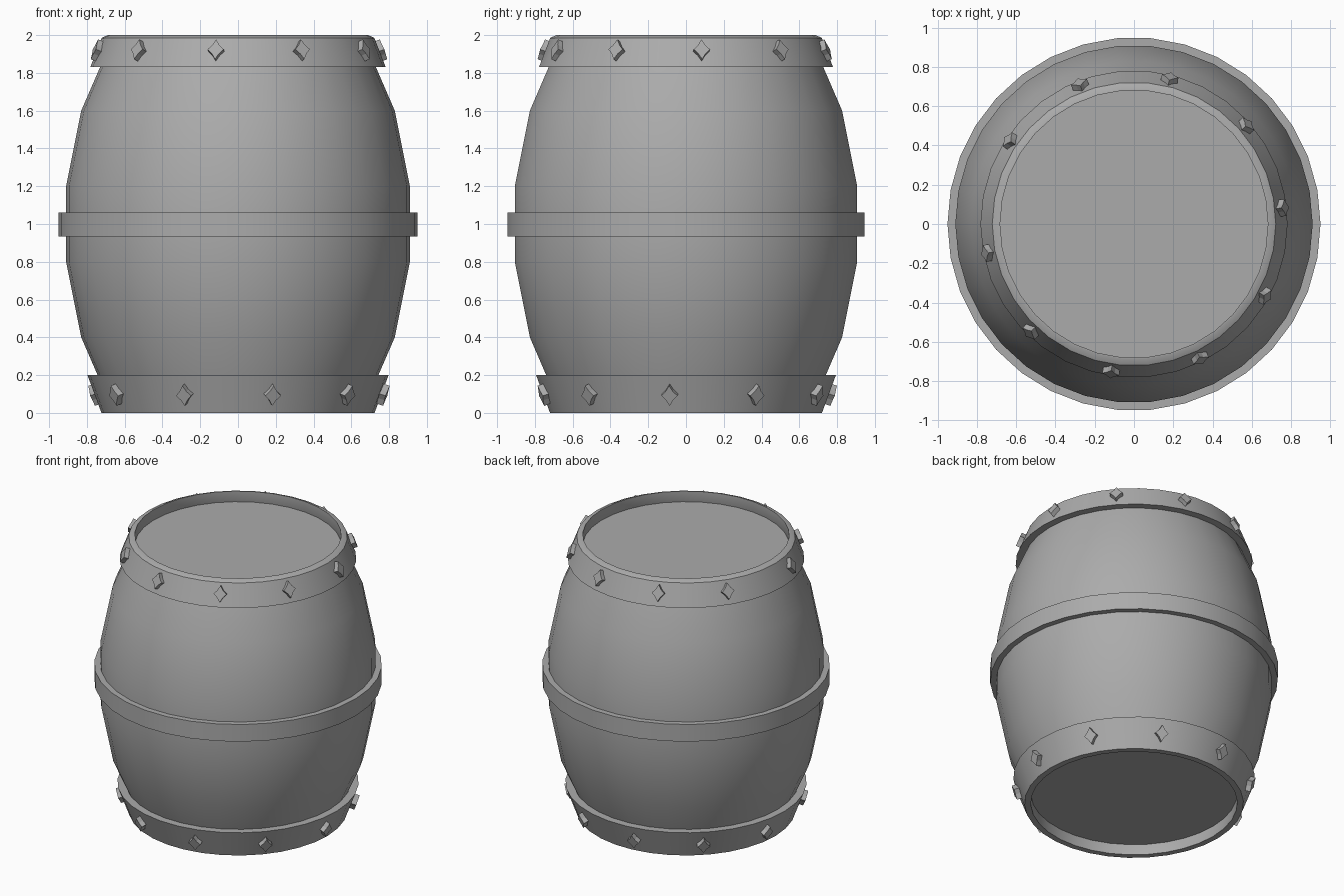
import bpy, bmesh
from math import pi, sin, cos, radians, atan2
from mathutils import Matrix, Vector

if "Cube" in bpy.data.objects:
    bpy.data.objects.remove(bpy.data.objects["Cube"])

SIDES = 34
grey = bpy.data.materials.new("dark_grey")
grey.diffuse_color = (0.41, 0.41, 0.41, 1)
grey.use_nodes = True
grey.node_tree.nodes["Principled BSDF"].inputs["Base Color"].default_value = grey.diffuse_color


def finish(bm, name, smooth=True):
    bmesh.ops.recalc_face_normals(bm, faces=bm.faces)
    mesh = bpy.data.meshes.new(name)
    bm.to_mesh(mesh)
    bm.free()
    mesh.materials.append(grey)
    ob = bpy.data.objects.new(name, mesh)
    bpy.context.collection.objects.link(ob)
    if smooth:
        bpy.ops.object.select_all(action='DESELECT')
        ob.select_set(True)
        bpy.context.view_layer.objects.active = ob
        bpy.ops.object.shade_smooth_by_angle(angle=radians(30))
    return ob


def lathe(name, profile, ring):
    """Revolve (radius, z) points; ring closes the section, otherwise ends are capped."""
    bm = bmesh.new()
    loops = [[bm.verts.new((r * cos(2 * pi * i / SIDES), r * sin(2 * pi * i / SIDES), z))
              for i in range(SIDES)] for r, z in profile]
    pairs = list(zip(loops, loops[1:]))
    if ring:
        pairs.append((loops[-1], loops[0]))
    else:
        bm.faces.new(loops[0])
        bm.faces.new(loops[-1])
    for a, b in pairs:
        for i in range(SIDES):
            j = (i + 1) % SIDES
            bm.faces.new((a[i], a[j], b[j], b[i]))
    return finish(bm, name)


def studs(name, start, radius, z, tilt):
    """Ten diamond studs every 35 degrees, leaning with the band."""
    bm = bmesh.new()
    for k in range(10):
        m = (Matrix.Rotation(radians(start + 35 * k), 4, 'Z')
             @ Matrix.Translation((radius, 0, z)) @ Matrix.Rotation(tilt, 4, 'Y'))
        ends = []
        for depth in (-0.025, 0.03):
            pts = []
            for i in range(8):
                s = 1.0 if i % 2 == 0 else 0.62   # slightly pinched edges
                a = i * pi / 4
                pts.append(bm.verts.new(m @ Vector((depth, 0.043 * s * cos(a), 0.056 * s * sin(a)))))
            ends.append(pts)
            bm.faces.new(pts)
        for i in range(8):
            j = (i + 1) % 8
            bm.faces.new((ends[0][i], ends[0][j], ends[1][j], ends[1][i]))
    return finish(bm, name, smooth=False)


# Bulging body with recessed flat ends
lathe("barrel_body", [(0.69, 0.077), (0.83, 0.4), (0.91, 0.8), (0.91, 1.2),
                      (0.83, 1.6), (0.69, 1.923)], False)

# Hoops
lathe("middle_hoop", [(0.905, 0.935), (0.95, 0.935), (0.95, 1.06), (0.905, 1.06)], True)
lathe("top_band", [(0.682, 1.92), (0.682, 2.0), (0.69, 2.0), (0.722, 1.985),
                   (0.782, 1.83), (0.72, 1.83)], True)
lathe("bottom_band", [(0.682, 0.08), (0.682, 0.0), (0.723, 0.0),
                      (0.797, 0.2), (0.73, 0.2)], True)

# Studs on both end bands
studs("top_studs", 191.2, 0.747, 1.914, -atan2(0.06, 0.155))
studs("bottom_studs", 213.6, 0.762, 0.10, atan2(0.067, 0.2))
